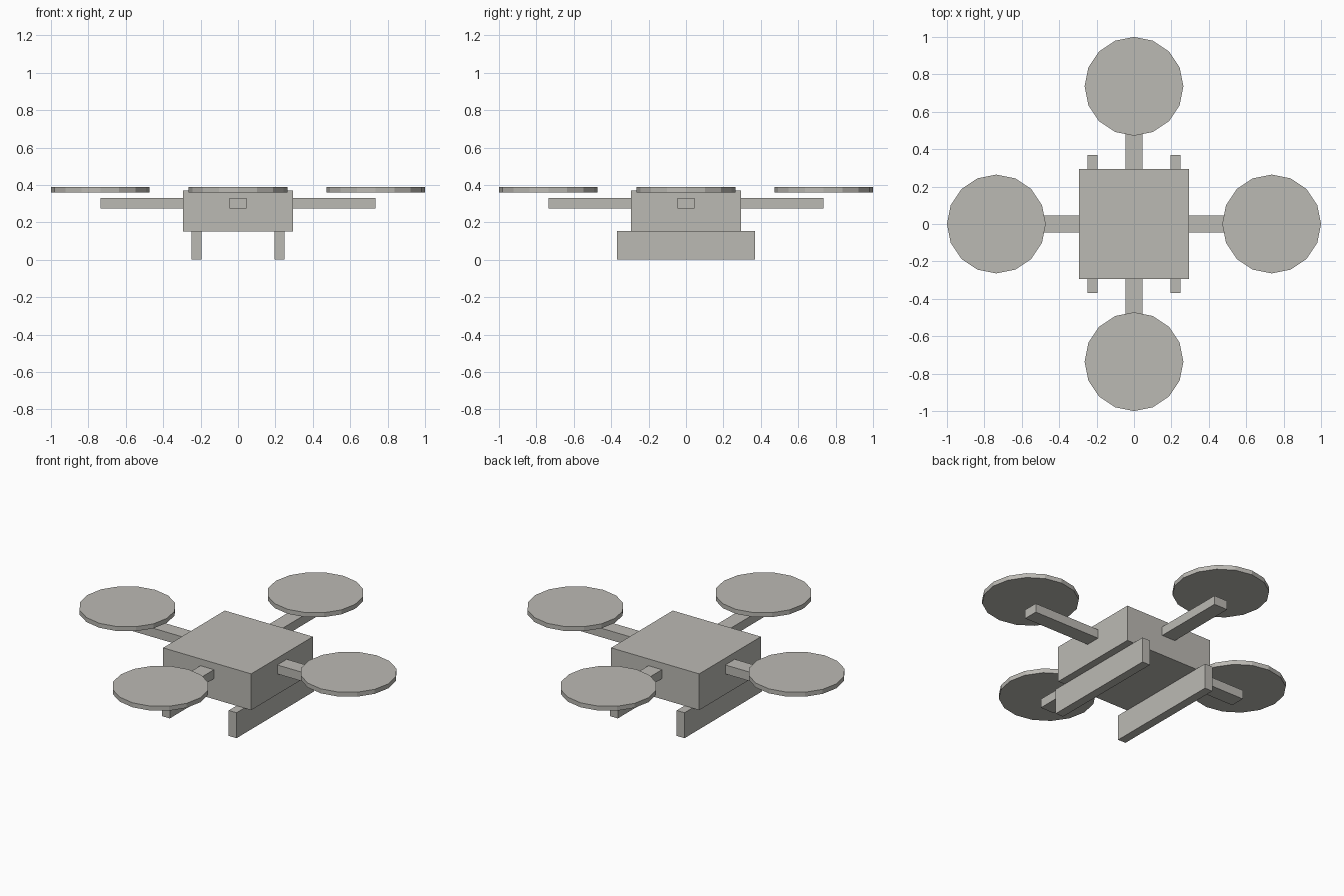
import bpy
from math import cos, sin, pi

if "Cube" in bpy.data.objects:
    bpy.data.objects.remove(bpy.data.objects["Cube"], do_unlink=True)

# Single matte grey for the whole aircraft
grey = bpy.data.materials.new("warm_grey")
grey.use_nodes = True
colour = (0.50, 0.49, 0.455, 1)
grey.diffuse_color = colour
grey.node_tree.nodes["Principled BSDF"].inputs["Base Color"].default_value = colour


def finish(name):
    obj = bpy.context.object
    obj.name = obj.data.name = name
    obj.data.materials.append(grey)
    return obj


def box(name, centre, size, turn=0):
    bpy.ops.mesh.primitive_cube_add(size=1, location=centre, rotation=(0, 0, turn))
    obj = finish(name)
    obj.scale = size
    return obj


# Central body
box("body", (0, 0, 0.261), (0.586, 0.586, 0.218))

# Landing skids
for side, sign in (("left", 1), ("right", -1)):
    box(side + "_skid", (sign * 0.222, 0, 0.0765), (0.052, 0.736, 0.153))

# Arms and rotor discs, one pair per direction
ARM_START, REACH = 0.25, 0.736
for i, side in enumerate(("left", "back", "right", "front")):
    turn = i * pi / 2
    dx, dy = cos(turn), sin(turn)
    mid = (ARM_START + REACH) / 2
    box(side + "_arm", (dx * mid, dy * mid, 0.302),
        (REACH - ARM_START, 0.09, 0.054), turn)
    bpy.ops.mesh.primitive_cylinder_add(
        vertices=16, radius=0.264, depth=0.027,
        location=(dx * REACH, dy * REACH, 0.374))
    finish(side + "_rotor_disc")
